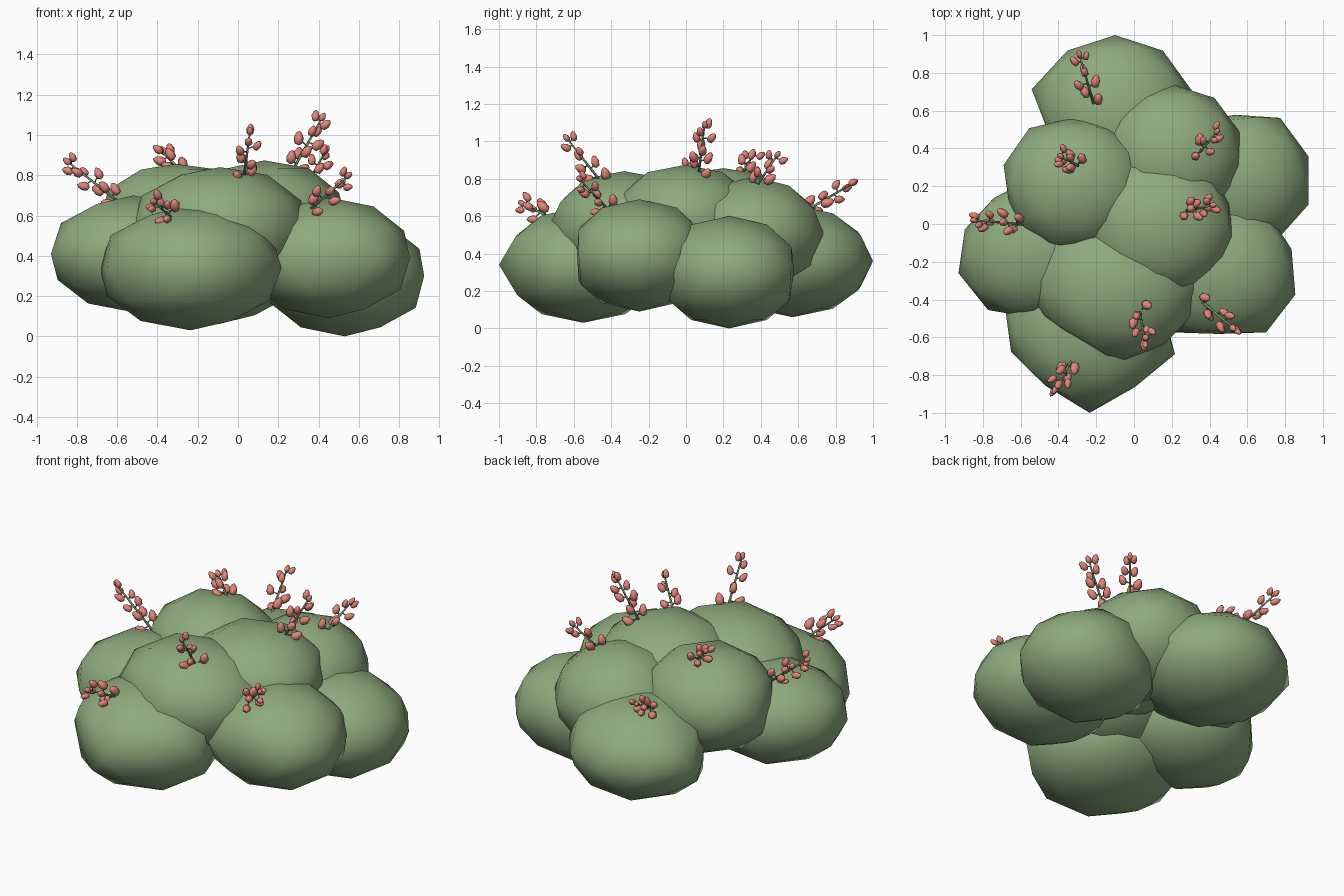
import bpy, bmesh, math, random
from mathutils import Vector, Matrix

random.seed(4)
cube = bpy.data.objects.get("Cube")
if cube:
    bpy.data.objects.remove(cube, do_unlink=True)


def make_material(name, colour):
    mat = bpy.data.materials.new(name)
    mat.use_nodes = True
    mat.diffuse_color = (*colour, 1)
    mat.node_tree.nodes["Principled BSDF"].inputs["Base Color"].default_value = (*colour, 1)
    return mat


leaf_green = make_material("leaf green", (0.272, 0.405, 0.21))
stem_green = make_material("stem green", (0.19, 0.29, 0.15))
bud_red = make_material("bud red", (0.75, 0.24, 0.2))


def finish(bm, name, mats, smooth=True):
    mesh = bpy.data.meshes.new(name)
    bm.to_mesh(mesh)
    bm.free()
    for mat in mats:
        mesh.materials.append(mat)
    for poly in mesh.polygons:
        poly.use_smooth = smooth
    obj = bpy.data.objects.new(name, mesh)
    bpy.context.collection.objects.link(obj)
    return obj


def foliage(name, centre, radii, lumps, cap=1):
    """Rounded leafy mass; lumps push its flank in or out around given headings,
    cap flattens its crown."""
    bm = bmesh.new()
    bmesh.ops.create_icosphere(bm, subdivisions=2, radius=1)
    for v in bm.verts:
        heading = math.degrees(math.atan2(v.co.y, v.co.x))
        push = 1
        for angle, amount in lumps.items():
            away = abs((heading - angle + 180) % 360 - 180)
            push += amount * max(0, 1 - away / 36) * (1 - abs(v.co.z))
        v.co.x *= push
        v.co.y *= push
        v.co.z = min(v.co.z, cap)
    obj = finish(bm, name, [leaf_green])
    obj.location = centre
    obj.scale = radii


# Lower ring of foliage
foliage("back_foliage", (-0.1, 0.57, 0.36), (0.43, 0.43, 0.3),
        {162: 0.08, 198: -0.16, 234: -0.14})
foliage("left_back_foliage", (0.53, 0.23, 0.3), (0.415, 0.41, 0.3),
        {90: -0.15, 126: -0.1, 270: -0.16, 306: -0.06})
foliage("left_front_foliage", (0.45, -0.25, 0.39), (0.425, 0.4, 0.3),
        {18: -0.05, 90: -0.15, 270: -0.17})
foliage("front_foliage", (-0.235, -0.55, 0.34), (0.475, 0.45, 0.31),
        {18: -0.15, 234: -0.16, 306: -0.14, 198: -0.08})
foliage("right_foliage", (-0.52, -0.14, 0.41), (0.43, 0.39, 0.29),
        {126: -0.12, 162: -0.08, 270: -0.08})
# Upper mound of foliage
foliage("upper_front_foliage", (-0.09, -0.33, 0.53), (0.45, 0.41, 0.32),
        {162: 0.06, 234: -0.16, 306: -0.07}, 0.97)
foliage("upper_left_foliage", (0.13, -0.005, 0.58), (0.425, 0.4, 0.3),
        {18: -0.08, 306: -0.05}, 0.98)
foliage("upper_back_foliage", (0.2, 0.36, 0.5), (0.385, 0.38, 0.31), {})
foliage("upper_right_foliage", (-0.31, 0.2, 0.565), (0.4, 0.365, 0.31),
        {126: 0.04, 198: -0.08}, 0.94)


def aim(direction):
    return direction.to_track_quat("Z", "Y").to_matrix().to_4x4()


def add_stem(bm, start, end, width):
    axis = end - start
    place = Matrix.Translation((start + end) / 2) @ aim(axis)
    bmesh.ops.create_cone(bm, cap_ends=True, segments=5, radius1=width,
                          radius2=width * 0.6, depth=axis.length, matrix=place)


def add_bud(bm, centre, direction, size):
    """Pointed, faceted bud."""
    before = set(bm.faces)
    place = Matrix.Translation(centre) @ aim(direction)
    verts = bmesh.ops.create_uvsphere(bm, u_segments=6, v_segments=4, radius=1)["verts"]
    for v in verts:
        taper = 1 - 0.25 * v.co.z
        v.co = place @ Vector((v.co.x * size * 0.68 * taper, v.co.y * size * 0.68 * taper,
                               v.co.z * size))
    for face in set(bm.faces) - before:
        face.material_index = 1


def sprig(name, base, tip, pairs=4):
    """Slim stem with buds spiralling around it and one at the tip."""
    base, tip = Vector(base), Vector(tip)
    axis = (tip - base).normalized()
    side = axis.orthogonal().normalized()
    bm = bmesh.new()
    add_stem(bm, base - axis * 0.06, tip, 0.008)
    for i in range(pairs * 2):
        t = (i // 2 + 0.3 * (i % 2)) / (pairs - 0.3)
        out = Matrix.Rotation(i * math.pi + (i // 2) * 1.25, 3, axis) @ side
        joint = base.lerp(tip, t)
        spread = random.uniform(0.042, 0.056) * (1.1 - 0.35 * t)
        centre = joint + out * spread + axis * 0.015
        add_stem(bm, joint, centre, 0.004)
        add_bud(bm, centre, axis + out * 0.5, random.uniform(0.032, 0.038) * (1.1 - 0.3 * t))
    add_bud(bm, tip, axis, 0.024)
    finish(bm, name, [stem_green, bud_red])


# Flowering sprigs
sprig("right_sprig", (-0.61, 0.0, 0.68), (-0.85, 0.02, 0.87), 5)
sprig("front_sprig", (-0.34, -0.74, 0.6), (-0.42, -0.88, 0.67))
sprig("upper_front_sprig", (0.03, -0.46, 0.79), (0.06, -0.64, 1.02))
sprig("left_front_sprig", (0.37, -0.42, 0.64), (0.55, -0.57, 0.8))
sprig("top_sprig", (0.28, 0.07, 0.84), (0.42, 0.1, 1.09), 5)
sprig("left_back_sprig", (0.34, 0.37, 0.75), (0.44, 0.49, 0.93))
sprig("upper_right_sprig", (-0.3, 0.31, 0.84), (-0.39, 0.36, 0.93))
sprig("back_sprig", (-0.22, 0.66, 0.64), (-0.29, 0.9, 0.78))
